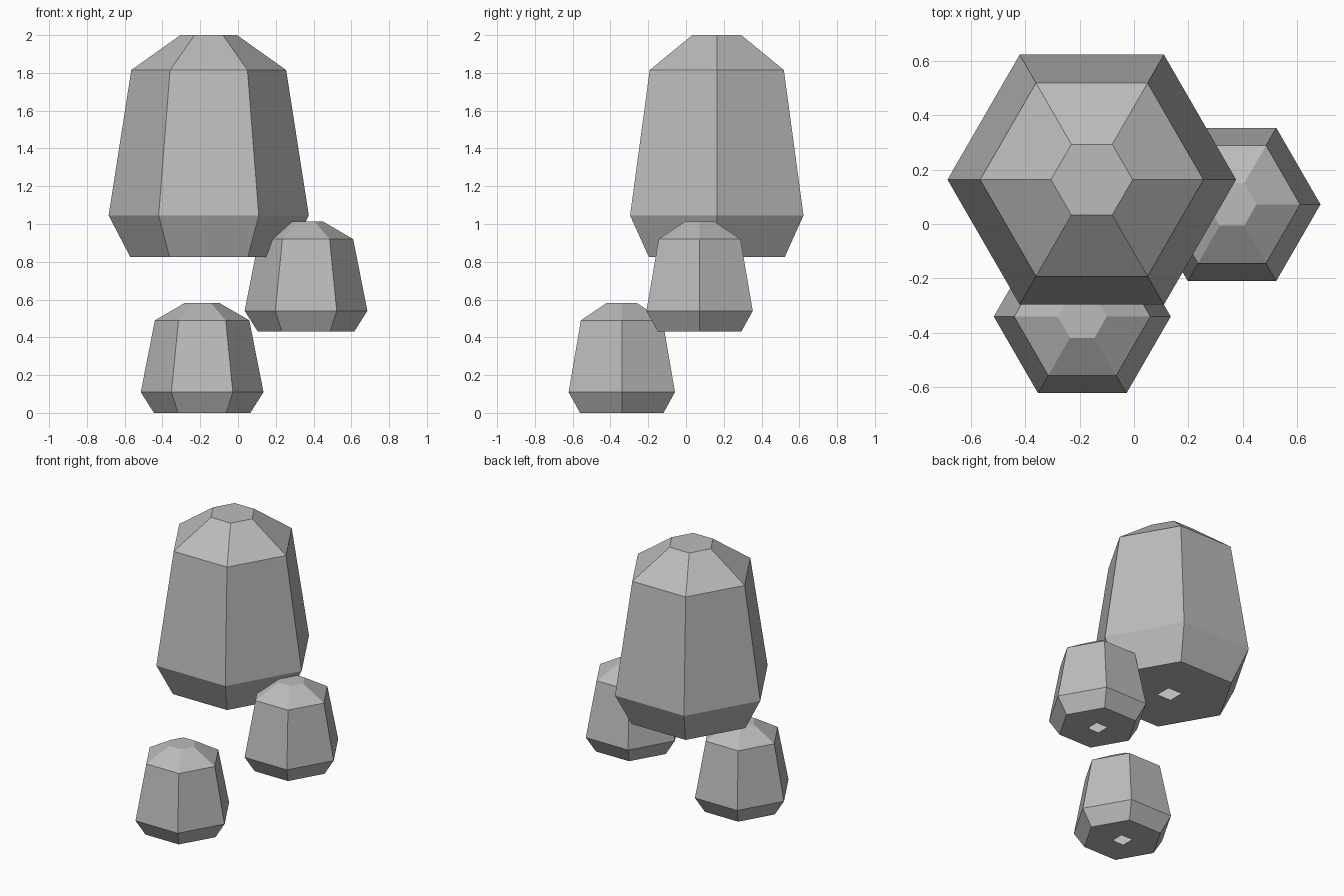
import bpy, bmesh, math

if "Cube" in bpy.data.objects:
    bpy.data.objects.remove(bpy.data.objects["Cube"])

# Single stone grey
grey = bpy.data.materials.new("stone_grey")
grey.diffuse_color = (0.5, 0.5, 0.5, 1)
grey.use_nodes = True
grey.node_tree.nodes["Principled BSDF"].inputs["Base Color"].default_value = grey.diffuse_color


def pod(name, cx, cy, rings, hole):
    """Six-sided pod from (z, radius) rings, with a square opening underneath."""
    bm = bmesh.new()
    loops = []
    for z, r in rings:
        loops.append([bm.verts.new((cx + r * math.cos(math.pi * i / 3),
                                    cy + r * math.sin(math.pi * i / 3), z))
                      for i in range(6)])
    # Sloping walls and flat cap
    for low, high in zip(loops, loops[1:]):
        for i in range(6):
            j = (i + 1) % 6
            bm.faces.new((low[i], low[j], high[j], high[i]))
    bm.faces.new(loops[-1])
    # Underside around the square opening
    z = rings[0][0]
    square = [bm.verts.new((cx + sx * hole, cy + sy * hole, z))
              for sx, sy in ((1, 1), (-1, 1), (-1, -1), (1, -1))]
    rim = [bm.edges.new((square[i], square[(i + 1) % 4])) for i in range(4)]
    rim += [bm.edges.get((loops[0][i], loops[0][(i + 1) % 6])) for i in range(6)]
    bmesh.ops.triangle_fill(bm, edges=rim, use_beauty=True, normal=(0, 0, -1))
    bmesh.ops.recalc_face_normals(bm, faces=bm.faces)
    mesh = bpy.data.meshes.new(name)
    bm.to_mesh(mesh)
    bm.free()
    mesh.materials.append(grey)
    obj = bpy.data.objects.new(name, mesh)
    bpy.context.collection.objects.link(obj)


# Large pod on top, two small pods below it
pod("large_pod", -0.155, 0.163,
    [(0.825, 0.415), (1.045, 0.53), (1.815, 0.41), (2.0, 0.15)], 0.053)
small = [(0.0, 0.255), (0.11, 0.325), (0.49, 0.25), (0.583, 0.09)]
for name, cx, cy, lift in (("middle_pod", 0.36, 0.072, 0.43),
                           ("low_pod", -0.19, -0.34, 0.0)):
    pod(name, cx, cy, [(z + lift, r) for z, r in small], 0.043)
